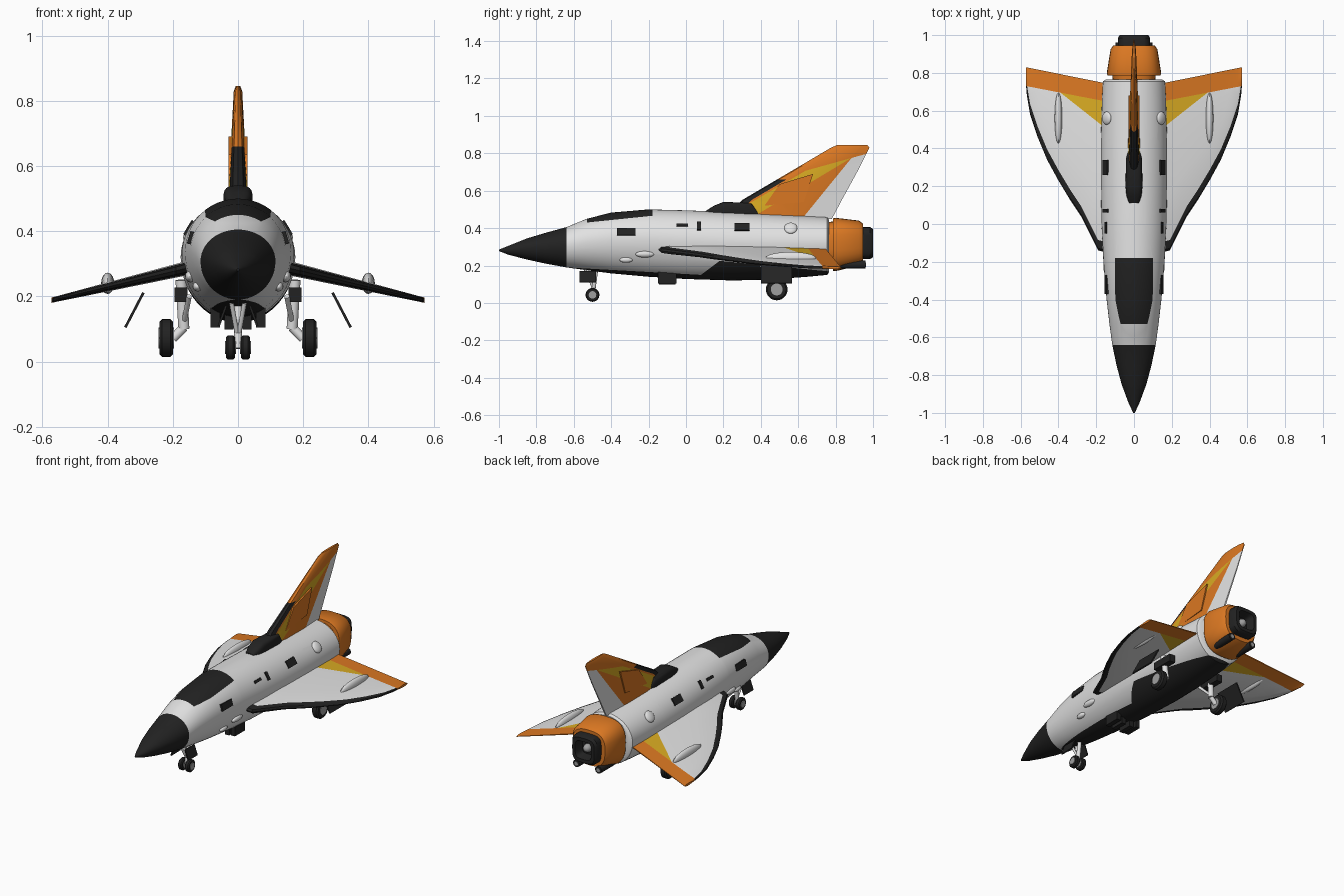
import bpy, bmesh
from math import sin, cos, pi, radians, sqrt
from mathutils import Vector, Matrix

if "Cube" in bpy.data.objects:
    bpy.data.objects.remove(bpy.data.objects["Cube"])

COLOURS = {"white": (.76, .76, .76), "black": (.016, .016, .016), "orange": (.7, .185, .016),
           "yellow": (.68, .4, .016), "grey": (.35, .35, .35)}
NAMES = list(COLOURS)
WHITE, BLACK, ORANGE, YELLOW, GREY = range(len(NAMES))
materials = []
for label, rgb in COLOURS.items():
    m = bpy.data.materials.new(label)
    m.use_nodes = True
    m.diffuse_color = (*rgb, 1)
    shader = m.node_tree.nodes["Principled BSDF"]
    shader.inputs["Base Color"].default_value = (*rgb, 1)
    shader.inputs["Roughness"].default_value = .6
    materials.append(m)
made = []


def finish(name, bm, colour=None, mirror=False):
    """Turn a bmesh into an object; one colour or the indices already painted."""
    bmesh.ops.recalc_face_normals(bm, faces=bm.faces)
    if colour is not None:
        for f in bm.faces:
            f.material_index = colour
    mesh = bpy.data.meshes.new(name)
    bm.to_mesh(mesh)
    bm.free()
    for m in materials:
        mesh.materials.append(m)
    ob = bpy.data.objects.new(name, mesh)
    bpy.context.collection.objects.link(ob)
    if mirror:
        ob.modifiers.new("Mirror", 'MIRROR')
    made.append(ob)


def loft(rings, caps=True):
    bm = bmesh.new()
    loops = [[bm.verts.new(p) for p in ring] for ring in rings]
    n = len(loops[0])
    for a, b in zip(loops, loops[1:]):
        for j in range(n):
            bm.faces.new((a[j], a[(j + 1) % n], b[(j + 1) % n], b[j]))
    if caps:
        bm.faces.new(loops[0])
        bm.faces.new(loops[-1])
    return bm


def cut(bm, point, normal):
    bmesh.ops.bisect_plane(bm, geom=bm.verts[:] + bm.edges[:] + bm.faces[:],
                           plane_co=point, plane_no=normal, dist=1e-5)


def side_of(line, u, v):
    """Height of (u, v) above the line through two points."""
    (a, b), (c, d) = line
    return v - b - (d - b) * (u - a) / (c - a)


def cut_line(bm, line, axes):
    """Cut along a line drawn in the plane of two axes."""
    (a, b), (c, d) = line
    point, normal = [0, 0, 0], [0, 0, 0]
    point[axes[0]], point[axes[1]] = a, b
    normal[axes[0]], normal[axes[1]] = b - d, c - a
    cut(bm, point, normal)


def oval(y, w, top, bottom, power=1, n=48):
    mid = bottom + (top - bottom) * .55
    ring = []
    for i in range(n):
        c, s = cos(2 * pi * i / n), sin(2 * pi * i / n)
        x, z = (abs(t) ** power * (1 if t > 0 else -1) for t in (c, s))
        ring.append((w * x, y, mid + z * (top - mid if z > 0 else mid - bottom)))
    return ring


def rod(name, p, q, r, colour, mirror=False, n=20):
    p, q = Vector(p), Vector(q)
    bm = bmesh.new()
    spin = (q - p).to_track_quat('Z', 'Y').to_matrix().to_4x4()
    bmesh.ops.create_cone(bm, cap_ends=True, segments=n, radius1=r, radius2=r,
                          depth=(q - p).length, matrix=Matrix.Translation((p + q) / 2) @ spin)
    finish(name, bm, colour, mirror)


def lump(name, place, size, colour, spin=Matrix(), ball=False, mirror=True):
    """A scaled box or ball of the given full size."""
    bm = bmesh.new()
    m = Matrix.Translation(place) @ spin @ Matrix.Diagonal((*size, 1))
    if ball:
        bmesh.ops.create_uvsphere(bm, u_segments=24, v_segments=14, radius=.5, matrix=m)
    else:
        bmesh.ops.create_cube(bm, size=1, matrix=m)
    finish(name, bm, colour, mirror)


# Fuselage: y, half width, top, bottom
BODY = [(-1, .004, .285, .277), (-.95, .028, .305, .258), (-.85, .065, .345, .232),
        (-.75, .092, .375, .21), (-.64, .115, .405, .19), (-.53, .13, .45, .175),
        (-.4, .145, .483, .158), (-.2, .162, .5, .14), (0, .172, .495, .128),
        (.25, .176, .485, .12), (.45, .175, .474, .125), (.65, .17, .464, .14),
        (.755, .165, .458, .15), (.765, .15, .445, .165)]
canopy = ((-.53, .43), (-.18, .466))
belly_front = ((-.64, .19), (.08, .15))
belly_step = ((.08, .15), (.18, .225))
belly_rear = ((.18, .225), (.75, .17))
bm = loft([oval(*s) for s in BODY])
for line in (canopy, belly_front, belly_step, belly_rear):
    cut_line(bm, line, (1, 2))
for y in (-.64, -.53, -.18):
    cut(bm, (0, y, 0), (0, 1, 0))
for f in bm.faces:
    x, y, z = f.calc_center_median()
    dark = y < -.64 or (-.53 < y < -.18 and side_of(canopy, y, z) > 0)
    dark = dark or side_of(belly_front, y, z) < 0
    dark = dark or (side_of(belly_step, y, z) < 0 and side_of(belly_rear, y, z) < 0)
    f.material_index = BLACK if dark else WHITE
finish("fuselage", bm)


def fitting(name, y, z, length, height, colour, ball=False, thick=.012):
    """Lay a plate or dome on both flanks of the fuselage."""
    a, b = next((a, b) for a, b in zip(BODY, BODY[1:]) if b[0] >= y)
    t = (y - a[0]) / (b[0] - a[0])
    w, top, bottom = (a[i] + t * (b[i] - a[i]) for i in (1, 2, 3))
    mid = bottom + (top - bottom) * .55
    h = top - mid if z > mid else mid - bottom
    s = (z - mid) / h
    c = sqrt(1 - s * s)
    spin = Vector((c / w, 0, s / h)).to_track_quat('X', 'Z').to_matrix().to_4x4()
    lump(name, (w * c, y, z), (thick, length, height), colour, spin, ball)


fitting("front_side_window", -.32, .38, .1, .04, BLACK)
fitting("rear_side_window", .3, .405, .08, .045, BLACK)
fitting("side_vent", .07, .41, .02, .05, BLACK)
fitting("side_slot", -.02, .415, .06, .016, BLACK)
fitting("rear_dome", .56, .4, .07, .07, WHITE, True, .03)
fitting("cheek_blister", -.32, .23, .07, .03, WHITE, True, .03)
fitting("upper_blister", -.22, .26, .1, .035, WHITE, True, .03)


def airfoil(lead, trail, half, strip):
    """Closed (chord, thickness) section with a fixed leading strip."""
    span = trail - lead
    strip = min(strip, span * .4)
    upper = [(lead, 0), (lead + strip * .2, half * .55), (lead + strip, half * .85),
             (lead + strip + (span - strip) * .3, half),
             (lead + strip + (span - strip) * .65, half * .75), (trail, half * .15)]
    return upper + [(y, -h) for y, h in reversed(upper[1:])]


def paint_strip(bm, count):
    for i, f in enumerate(bm.faces):
        if i < len(bm.faces) - 2 and i % count in (0, 1, count - 2, count - 1):
            f.material_index = BLACK


# Wings: span position and leading edge
EDGE = [(.1, -.16), (.19, -.14), (.22, -.08), (.28, .04), (.34, .13), (.4, .23),
        (.46, .34), (.51, .46), (.55, .58), (.567, .68), (.573, .75)]
rings = []
for x, lead in EDGE:
    t = (x - .1) / .473
    section = airfoil(lead, .735 + .095 * t, .024 - .016 * t, .055)
    rings.append([(x, y, .3 - .112 * t + h) for y, h in section])
bm = loft(rings)
paint_strip(bm, len(rings[0]))
flap = ((.18, .655), (.57, .73))
flash = ((.18, .53), (.37, .68))
for line in (flap, flash):
    cut_line(bm, line, (0, 1))
for f in bm.faces:
    x, y, z = f.calc_center_median()
    if side_of(flap, x, y) > 0:
        f.material_index = ORANGE
    elif side_of(flash, x, y) > 0 and x < .38:
        f.material_index = YELLOW
finish("wing", bm, mirror=True)
lump("wing_pod", (.4, .56, .24), (.04, .27, .065), WHITE, ball=True)

# Tail fin: height, leading edge, trailing edge, half thickness
rings = []
for z, lead, trail, half in [(.45, .2, .78, .032), (.55, .3, .833, .029), (.7, .555, .915, .02),
                             (.83, .775, .98, .013), (.845, .81, .97, .007)]:
    rings.append([(h, y, z) for y, h in airfoil(lead, trail, half, .05)])
bm = loft(rings)
paint_strip(bm, len(rings[0]))
rudder = ((.645, .48), (.885, .775))
band_top = ((.3, .51), (.8, .8))
band_low = ((.3, .425), (.8, .725))
tip = ((.885, .775), (.975, .8))
for line in (rudder, band_top, band_low, tip):
    cut_line(bm, line, (1, 2))
cut(bm, (0, 0, .66), (0, 0, 1))
for f in bm.faces:
    x, y, z = f.calc_center_median()
    if f.material_index == BLACK and z < .66:
        continue
    if side_of(rudder, y, z) < 0 and side_of(tip, y, z) < 0:
        f.material_index = WHITE
    elif side_of(band_top, y, z) < 0 < side_of(band_low, y, z) and side_of(tip, y, z) < 0:
        f.material_index = YELLOW
    else:
        f.material_index = ORANGE
finish("tail_fin", bm)
panel = [(.42, .52), (.5, .635), (.68, .69), (.63, .54)]
finish("fin_panel", loft([[(x, y, z) for y, z in panel] for x in (-.0295, .0295)]), ORANGE)

# Dorsal fairing at the foot of the fin
finish("dorsal_fairing", loft([oval(y, w, top, .44, .6, 24) for y, w, top in
       [(.11, .028, .495), (.15, .04, .52), (.2, .045, .54), (.35, .042, .535), (.385, .03, .49)]]), BLACK)

# Engine collar, nozzle and small thrusters
finish("engine_collar", loft([oval(y, w, top, low, .72, 32) for y, w, top, low in
       [(.74, .11, .43, .2), (.785, .115, .435, .195), (.786, .14, .452, .172), (.8, .144, .455, .17),
        (.925, .124, .44, .2), (.945, .11, .425, .21)]]), ORANGE)
finish("nozzle", loft([oval(y, w, .32 + w, .32 - w, .5, 32) for y, w in
       [(.93, .085), (.985, .085), (1, .075), (1, .055), (.95, .04)]]), BLACK)
lump("nozzle_core", (0, .955, .32), (.05, .06, .05), GREY, ball=True, mirror=False)
rod("thruster", (.075, .82, .205), (.075, .96, .205), .022, BLACK, True)
rod("thruster_core", (.075, .9, .205), (.075, .962, .205), .012, GREY, True)


def wheel(name, x, y, z, r, width):
    profile = [(-.5, .6), (-.5, .85), (-.3, 1), (.3, 1), (.5, .85), (.5, .6)]
    rings = [[(x + u * width, y + v * r * cos(i * pi / 14), z + v * r * sin(i * pi / 14))
              for i in range(28)] for u, v in profile]
    finish(name + "_tyre", loft(rings), BLACK, True)
    reach = width * .5 + .003
    rod(name + "_hub", (x - reach, y, z), (x + reach, y, z), r * .55, GREY, True)


# Main landing gear
wheel("main_wheel", .22, .485, .072, .058, .042)
rod("main_strut", (.175, .47, .25), (.166, .485, .1), .017, WHITE, True)
rod("main_axle", (.166, .485, .105), (.2, .485, .07), .014, WHITE, True)
rod("main_brace", (.15, .4, .2), (.166, .48, .12), .008, WHITE, True)
lump("main_gear_mount", (.175, .48, .205), (.04, .14, .045), BLACK)
lump("main_gear_door", (.318, .483, .158), (.008, .165, .12), BLACK, Matrix.Rotation(-.48, 4, 'Y'))

# Nose landing gear
wheel("nose_wheel", .023, -.5, .043, .037, .027)
rod("nose_strut", (0, -.48, .19), (0, -.5, .04), .012, WHITE)
rod("nose_brace", (.02, -.54, .18), (.004, -.5, .09), .007, WHITE, True)
lump("nose_gear_door", (.048, -.525, .14), (.007, .09, .065), BLACK, Matrix.Rotation(-.35, 4, 'Y'))

# Belly fittings
lump("belly_mount", (.07, -.1, .135), (.028, .1, .06), BLACK)
lump("belly_skid", (.028, -.1, .12), (.028, .09, .045), BLACK)

bpy.ops.object.select_all(action='DESELECT')
for ob in made:
    ob.select_set(True)
bpy.context.view_layer.objects.active = made[0]
bpy.ops.object.shade_smooth_by_angle(angle=radians(35))
